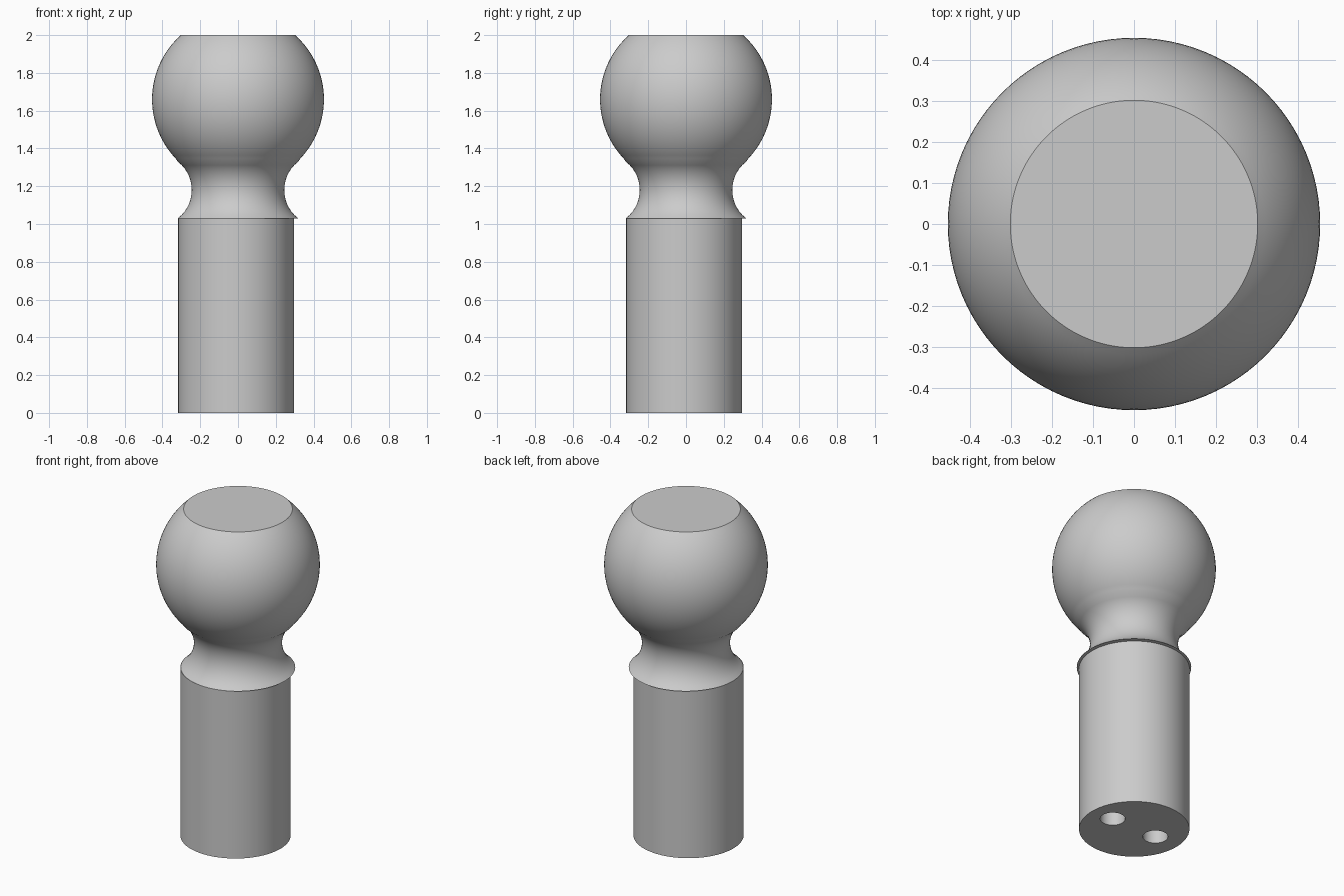
import bpy, bmesh, math
from mathutils import Matrix

cube = bpy.data.objects.get("Cube")
if cube:
    bpy.data.objects.remove(cube, do_unlink=True)

grey = bpy.data.materials.new("plain_grey")
grey.use_nodes = True
colour = (0.6, 0.6, 0.6, 1)
grey.diffuse_color = colour
grey.node_tree.nodes["Principled BSDF"].inputs["Base Color"].default_value = colour


def add_object(name, bm):
    bmesh.ops.recalc_face_normals(bm, faces=bm.faces)
    mesh = bpy.data.meshes.new(name)
    bm.to_mesh(mesh)
    bm.free()
    mesh.materials.append(grey)
    obj = bpy.data.objects.new(name, mesh)
    bpy.context.collection.objects.link(obj)
    return obj


def activate(obj):
    bpy.ops.object.select_all(action='DESELECT')
    obj.select_set(True)
    bpy.context.view_layer.objects.active = obj


def smooth(obj, degrees):
    activate(obj)
    bpy.ops.object.shade_smooth_by_angle(angle=math.radians(degrees))


def lathe(name, profile, sides):
    """Turn (radius, z) points around the z axis and cap both ends."""
    bm = bmesh.new()
    rings = []
    for r, z in profile:
        rings.append([bm.verts.new((r * math.cos(a), r * math.sin(a), z))
                      for a in (math.tau * i / sides for i in range(sides))])
    for low, high in zip(rings, rings[1:]):
        for i in range(sides):
            j = (i + 1) % sides
            bm.faces.new((low[i], low[j], high[j], high[i]))
    bm.faces.new(rings[0])
    bm.faces.new(rings[-1])
    return add_object(name, bm)


def cylinder(name, radius, low, high, x, y, sides):
    bm = bmesh.new()
    bmesh.ops.create_cone(bm, cap_ends=True, segments=sides, radius1=radius,
                          radius2=radius, depth=high - low,
                          matrix=Matrix.Translation((x, y, (low + high) / 2)))
    return add_object(name, bm)


# Truncated ball on a waisted neck that flares to a collar
flare_z, joint_z, top_z = 1.03, 1.33, 2.0
ball_r, ball_z = 0.455, 1.66
waist_r, waist_z, curve_r = 0.245, 1.18, 0.19
profile = []
for i in range(17):
    z = flare_z + (joint_z - flare_z) * i / 16
    profile.append((waist_r + curve_r - math.sqrt(curve_r**2 - (z - waist_z)**2), z))
start = math.asin((joint_z - ball_z) / ball_r)
end = math.asin((top_z - ball_z) / ball_r)
for i in range(1, 33):
    a = start + (end - start) * i / 32
    profile.append((ball_r * math.cos(a), ball_z + ball_r * math.sin(a)))
head = lathe("ball_and_neck", profile, 96)
smooth(head, 40)

# Straight shank, set slightly off the ball's axis
shank = cylinder("shank", 0.307, 0, flare_z, -0.01, -0.01, 64)

# Two round blind holes in the base of the shank
for x in (-0.155, 0.155):
    cutter = cylinder("hole_cutter", 0.07, -0.1, 0.5, x, 0, 32)
    cutter.hide_render = True
    cut = shank.modifiers.new("hole", 'BOOLEAN')
    cut.operation = 'DIFFERENCE'
    cut.solver = 'EXACT'
    cut.object = cutter
    activate(shank)
    bpy.ops.object.modifier_apply(modifier=cut.name)
    bpy.data.objects.remove(cutter, do_unlink=True)
smooth(shank, 30)
